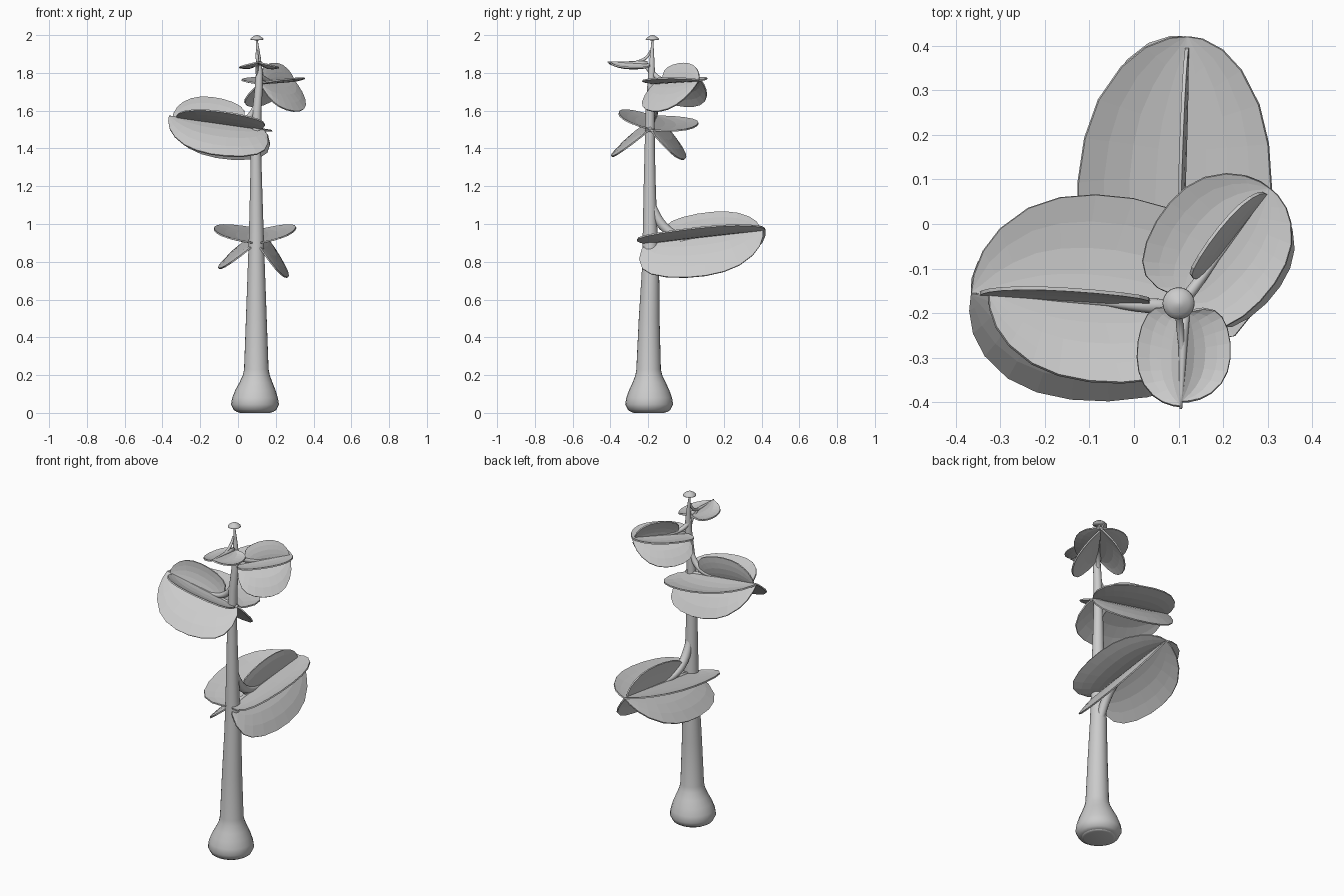
import bpy, bmesh, math
from mathutils import Vector

if "Cube" in bpy.data.objects:
    bpy.data.objects.remove(bpy.data.objects["Cube"])

Z = Vector((0, 0, 1))


def add_object(name, bm, smooth=True):
    bmesh.ops.recalc_face_normals(bm, faces=bm.faces)
    me = bpy.data.meshes.new(name)
    bm.to_mesh(me)
    bm.free()
    ob = bpy.data.objects.new(name, me)
    bpy.context.collection.objects.link(ob)
    for p in me.polygons:
        p.use_smooth = smooth
    return ob


def skin(name, loops):
    """Close a list of vertex-position rings into one surface."""
    bm = bmesh.new()
    loops = [[bm.verts.new(p) for p in loop] for loop in loops]
    n = len(loops[0])
    for a, b in zip(loops, loops[1:]):
        for i in range(n):
            j = (i + 1) % n
            bm.faces.new((a[i], a[j], b[j], b[i]))
    bm.faces.new(loops[0])
    bm.faces.new(loops[-1])
    return add_object(name, bm)


def angles(n):
    return [2 * math.pi * i / n for i in range(n)]


def lathe(name, rings, sides=24):
    """Skin over level rings of (x, y, z, radius)."""
    return skin(name, [[(x + r * math.cos(a), y + r * math.sin(a), z) for a in angles(sides)]
                       for x, y, z, r in rings])


def tube(name, pts, radii, sides=12, steps=12):
    """Tapering stem along a quadratic curve through three control points."""
    p0, p1, p2 = pts
    r0, r1, r2 = radii
    loops = []
    for k in range(steps + 1):
        t = k / steps
        q = 1 - t
        c = p0 * q * q + p1 * 2 * t * q + p2 * t * t
        d = ((p1 - p0) * q + (p2 - p1) * t).normalized()
        side = d.cross(Z).normalized()
        up = side.cross(d)
        r = r0 * q * q + r1 * 2 * t * q + r2 * t * t
        loops.append([c + (side * math.cos(a) + up * math.sin(a)) * r for a in angles(sides)])
    return skin(name, loops)


# outer edge of a leaf: (fraction along stem, fraction of width)
OUTLINE = [(-.06, .15), (-.09, .4), (-.07, .64), (.0, .8), (.13, .92), (.3, .99),
           (.47, 1), (.63, .95), (.77, .83), (.89, .62), (.96, .4), (.995, .17), (1, .02)]


def leaf(name, base, tip, angle, width, start, end, camber):
    """Thin curved blade whose inner edge lies along the stem."""
    axis = tip - base
    length = axis.length
    d = axis.normalized()
    side = d.cross(Z).normalized()
    up = side.cross(d)
    a = math.radians(angle)
    out = side * math.cos(a) + up * math.sin(a)
    nrm = d.cross(out)
    bm = bmesh.new()
    rows = []
    n = len(OUTLINE) - 1
    across = 4
    for i, (u, w) in enumerate(OUTLINE):
        row = []
        for k in range(across + 1):
            s = k / across
            f = start + (end - start) * ((i / n) * (1 - s) + u * s)
            bend = camber * width * math.sin(math.pi * s) * w
            row.append(bm.verts.new(base + d * (f * length) + out * (w * s * width) + nrm * bend))
        rows.append(row)
    for r0, r1 in zip(rows, rows[1:]):
        for k in range(across):
            bm.faces.new((r0[k], r1[k], r1[k + 1], r0[k + 1]))
    ob = add_object(name, bm, smooth=False)
    m = ob.modifiers.new("thickness", 'SOLIDIFY')
    m.thickness = 0.008
    m.offset = 0
    return ob


# trunk with bulbous foot
lathe("trunk", [
    (.09, -.195, .005, .095), (.09, -.195, .015, .112), (.09, -.195, .045, .127),
    (.09, -.195, .08, .121), (.092, -.195, .12, .107), (.095, -.195, .16, .088),
    (.097, -.197, .2, .071), (.097, -.198, .23, .065), (.097, -.195, .5, .055),
    (.097, -.188, .75, .046), (.097, -.19, .95, .039), (.096, -.192, 1.2, .032),
    (.095, -.192, 1.4, .027), (.1, -.19, 1.6, .024), (.11, -.185, 1.72, .021),
    (.113, -.182, 1.8, .018), (.109, -.18, 1.88, .012), (.1, -.178, 1.97, .005),
    (.1, -.178, 1.985, .004)])
lathe("trunk_foot", [(.09, -.195, 0, .08), (.09, -.195, .004, .092), (.09, -.195, .02, .1)])

# small dome at the top
lathe("top_dome", [(.1, -.178, 1.972, .006), (.1, -.178, 1.976, .036), (.1, -.178, 1.982, .034),
                   (.1, -.178, 1.99, .024), (.1, -.178, 1.997, .012), (.1, -.178, 2.0, .003)])

# leaf clusters: base, tip, flare height, stem radius, leaves (angle, width, start, end, camber)
clusters = {
    "lower": ((.1, -.2, .90), (.12, .42, .97), .24, .034, [
        (14, .205, 0, 1, .06), (168, .24, 0, 1, -.06), (217, .265, .02, 1, .06),
        (307, .26, 0, .98, -.06), (93, .125, .22, .96, .05)]),
    "middle": ((.13, -.19, 1.50), (-.365, -.155, 1.57), .15, .023, [
        (0, .24, 0, 1, .06), (160, .19, .05, .92, -.06), (217, .275, 0, 1, .06),
        (313, .25, 0, 1, -.06), (80, .135, .27, .96, .05)]),
    "upper": ((.12, -.16, 1.745), (.305, .08, 1.76), .09, .017, [
        (8, .14, 0, 1, .06), (172, .16, 0, 1, -.06), (223, .19, .0, 1, .06),
        (314, .215, 0, .95, -.06), (110, .105, .2, .95, .05)]),
    "top": ((.112, -.205, 1.85), (.105, -.415, 1.857), .07, .010, [
        (-13, .105, 0, .97, .15), (193, .11, 0, .92, -.15)]),
}
for name, (b, t, flare, rad, leaves) in clusters.items():
    b, t = Vector(b), Vector(t)
    d = (t - b).normalized()
    inside = Vector((.1, -.188, b.z))
    # flared stem joining the trunk from below and above
    for tag, s in (("under", -1), ("over", 1)):
        knee = inside + d * rad * 1.3
        knee.z = b.z + .01
        foot = inside + Z * flare * s
        tube(f"{name}_stem_{tag}", [foot, knee, b.lerp(t, .42)],
             (rad * .5, rad * 1.1, .006))
    tube(f"{name}_midrib", [b, b.lerp(t, .5), t], (.013, .008, .003), sides=8, steps=6)
    for i, args in enumerate(leaves):
        leaf(f"{name}_leaf_{i + 1}", b, t, *args)
